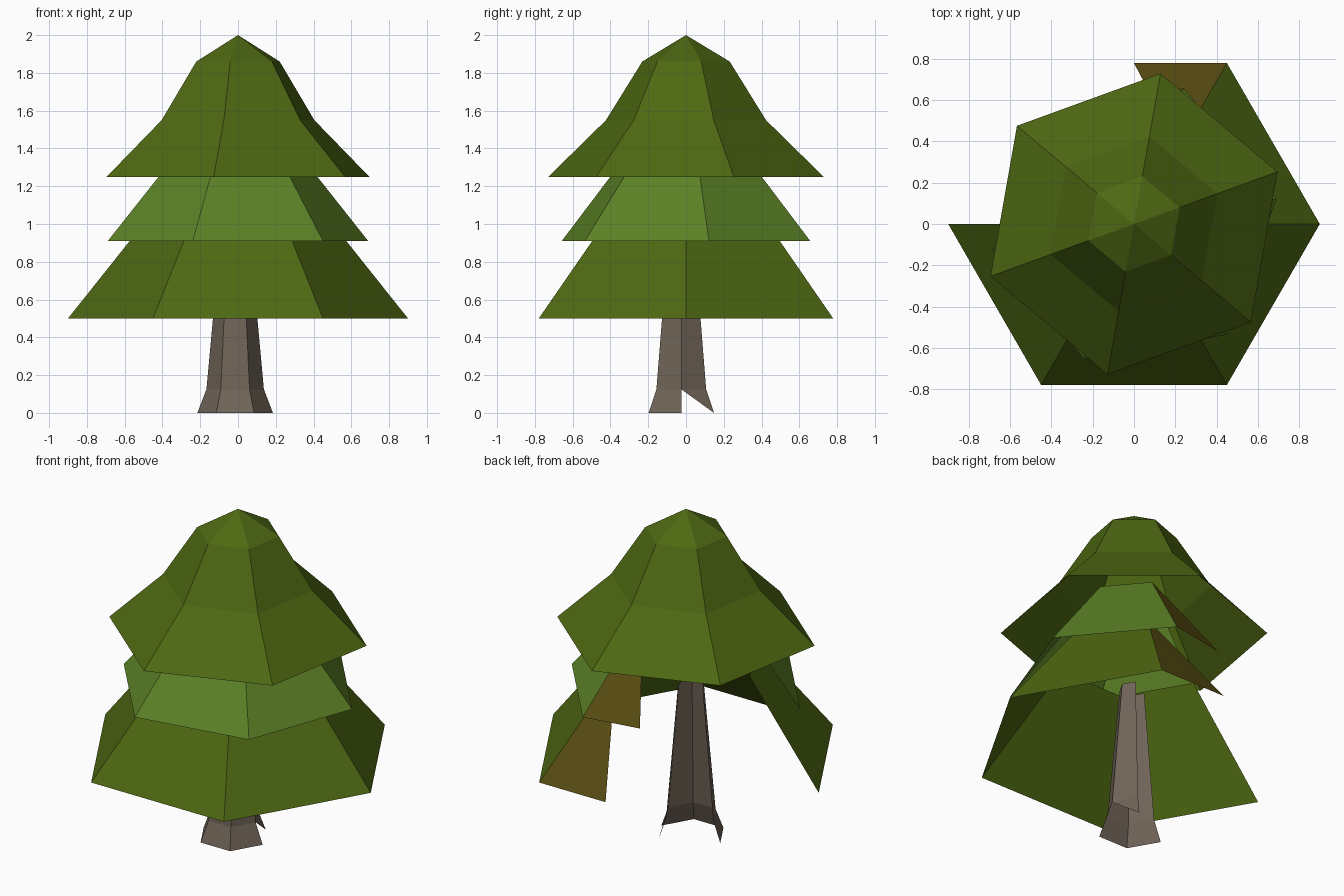
import bpy, bmesh, math

if "Cube" in bpy.data.objects:
    bpy.data.objects.remove(bpy.data.objects["Cube"])


def colour(name, r, g, b):
    lin = [((c / 255 + 0.055) / 1.055) ** 2.4 for c in (r, g, b)]
    m = bpy.data.materials.new(name)
    m.diffuse_color = (*lin, 1)
    m.use_nodes = True
    m.node_tree.nodes["Principled BSDF"].inputs["Base Color"].default_value = m.diffuse_color
    return m


green = colour("dark_green", 78, 104, 18)
light = colour("mid_green", 92, 130, 38)
olive = colour("olive_brown", 88, 76, 18)
bark = colour("bark", 112, 100, 88)


def tier(name, rings, turn, mats, centre=(0, 0), skip=(), apex=None, flap=None, cut=()):
    """Six-sided shell; rings = (radius, z). skip = missing sides,
    flap = side reduced to a triangle, cut = (band, side) halved triangles."""
    bm = bmesh.new()
    grid = []
    for r, z in rings:
        grid.append([bm.verts.new((centre[0] + r * math.cos(math.radians(turn + 60 * i)),
                                   centre[1] + r * math.sin(math.radians(turn + 60 * i)), z))
                     for i in range(6)])
    for b, (lo, hi) in enumerate(zip(grid, grid[1:])):
        for i in range(6):
            j = (i + 1) % 6
            if i == flap:
                mid = bm.verts.new((lo[i].co + lo[j].co) / 2)
                bm.faces.new((lo[i], mid, hi[i])).material_index = 1
            elif i in skip:
                continue
            elif (b, i) in cut:
                bm.faces.new((lo[j], hi[j], hi[i]))
            else:
                bm.faces.new((lo[i], lo[j], hi[j], hi[i]))
    if apex:
        tip = bm.verts.new((centre[0], centre[1], apex))
        for i in range(6):
            bm.faces.new((grid[-1][i], grid[-1][(i + 1) % 6], tip))
    loose = [v for v in bm.verts if not v.link_faces]
    bmesh.ops.delete(bm, geom=loose, context='VERTS')
    me = bpy.data.meshes.new(name)
    bm.to_mesh(me)
    bm.free()
    for m in mats:
        me.materials.append(m)
    ob = bpy.data.objects.new(name, me)
    bpy.context.collection.objects.link(ob)
    return ob


# Trunk: flared foot, open at the back left
tier("trunk", [(0.2, 0), (0.152, 0.125), (0.08, 0.91)], 0, [bark],
     centre=(-0.015, -0.025), skip=(1, 2), cut=((0, 0),))

# Lower and middle branches: back left side open, triangular flap at the back
tier("lower_branches", [(0.9, 0.5), (0.43, 1.09)], 0, [green, olive], skip=(2,), flap=1)
tier("middle_branches", [(0.7, 0.91), (0.29, 1.42)], 10, [light, olive], skip=(2,), flap=1)

# Closed crown
tier("top_branches", [(0.74, 1.25), (0.43, 1.55), (0.235, 1.86)], 20, [green], apex=2.0)
